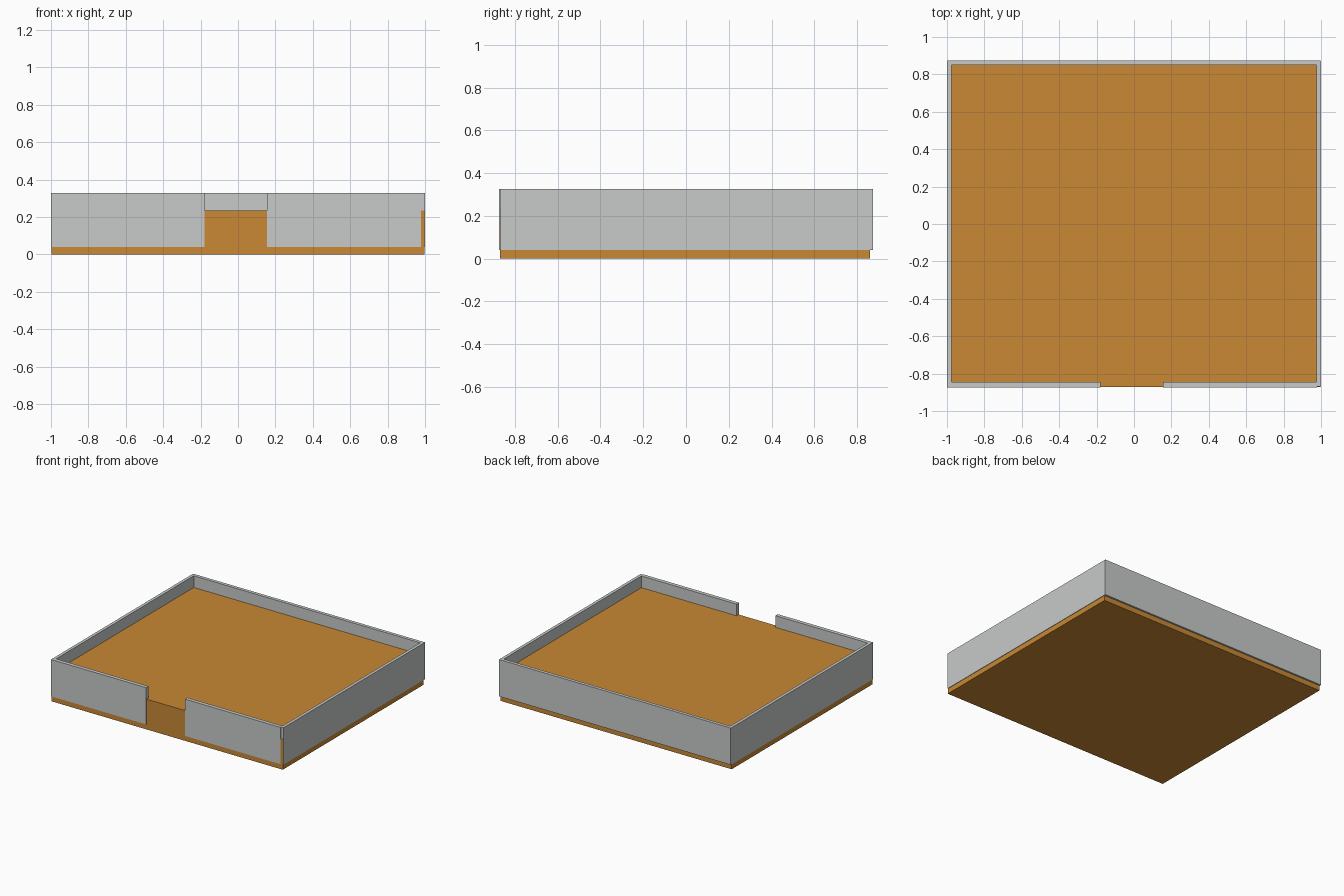
import bpy

if "Cube" in bpy.data.objects:
    bpy.data.objects.remove(bpy.data.objects["Cube"])


def material(name, colour):
    m = bpy.data.materials.new(name)
    m.diffuse_color = (*colour, 1)
    m.use_nodes = True
    m.node_tree.nodes["Principled BSDF"].inputs["Base Color"].default_value = m.diffuse_color
    return m


ORANGE = material("warm orange", (0.58, 0.25, 0.035))
GREY = material("light grey", (0.58, 0.59, 0.59))


def box(name, x, y, z, mat):
    """Box from (min, max) ranges along each axis."""
    bpy.ops.mesh.primitive_cube_add(size=1)
    ob = bpy.context.object
    ob.name = name
    ob.location = [(a + b) / 2 for a, b in (x, y, z)]
    ob.scale = [b - a for a, b in (x, y, z)]
    bpy.ops.object.transform_apply(location=True, scale=True)
    ob.data.materials.append(mat)


# Thick floor slab
box("floor_slab", (-0.997, 0.996), (-0.871, 0.861), (0, 0.236), ORANGE)

# Parapet walls wrapped round the slab, lifted off the ground
WALL_Z = (0.04, 0.327)
box("back_wall", (-0.998, 0.998), (0.849, 0.875), WALL_Z, GREY)
box("left_wall", (-1.0, -0.976), (-0.873, 0.872), WALL_Z, GREY)
box("right_wall", (0.976, 1.0), (-0.868, 0.872), WALL_Z, GREY)

# Front wall in two pieces, leaving an entrance gap
box("front_wall_left", (-0.998, -0.179), (-0.875, -0.845), WALL_Z, GREY)
box("front_wall_right", (0.155, 0.978), (-0.875, -0.845), WALL_Z, GREY)
